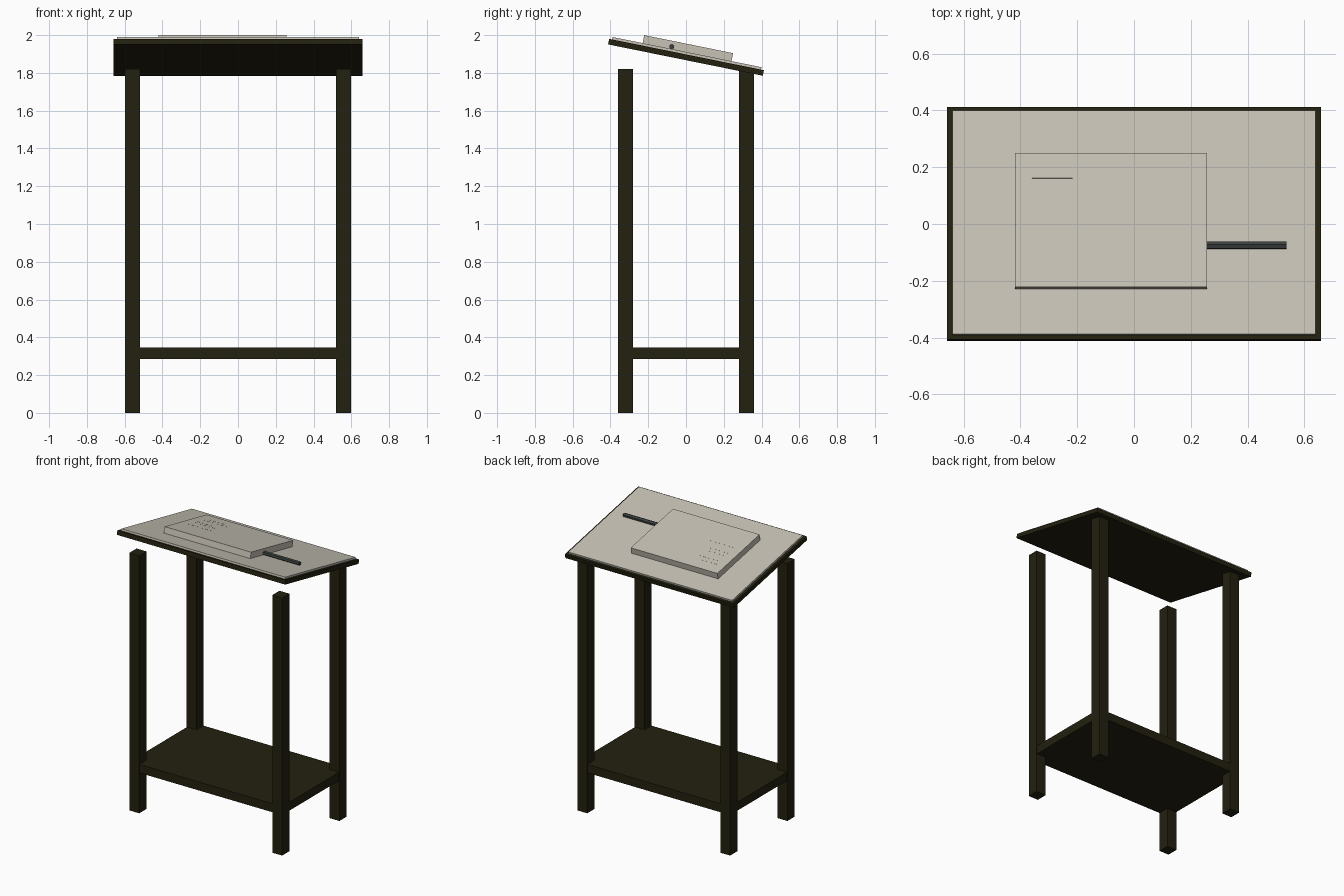
import bpy, bmesh, math
from mathutils import Matrix, Vector

if "Cube" in bpy.data.objects:
    bpy.data.objects.remove(bpy.data.objects["Cube"])


def material(name, rgb):
    m = bpy.data.materials.new(name)
    m.diffuse_color = (*rgb, 1)
    m.use_nodes = True
    m.node_tree.nodes["Principled BSDF"].inputs["Base Color"].default_value = m.diffuse_color
    return m


wood = material("dark_wood", (0.017, 0.015, 0.005))
cream = material("cream_paper", (0.57, 0.54, 0.47))
slate = material("slate_grey", (0.045, 0.055, 0.051))

# Frame of the sloping desk top, which falls towards the back
SLOPE = Matrix.Translation((0, 0, 1.8825)) @ Matrix.Rotation(-0.2, 4, 'X')
LEVEL = Matrix.Identity(4)


def finish(name, bm, mat, frame):
    bmesh.ops.recalc_face_normals(bm, faces=bm.faces)
    mesh = bpy.data.meshes.new(name)
    bm.to_mesh(mesh)
    bm.free()
    mesh.materials.append(mat)
    ob = bpy.data.objects.new(name, mesh)
    ob.matrix_world = frame
    bpy.context.collection.objects.link(ob)
    return ob


def box(name, x, y, z, mat, frame=LEVEL):
    """Box given by its (low, high) range on each axis."""
    bm = bmesh.new()
    bmesh.ops.create_cube(bm, size=1)
    lo, hi = Vector((x[0], y[0], z[0])), Vector((x[1], y[1], z[1]))
    for v in bm.verts:
        v.co = (lo + hi) / 2 + v.co * (hi - lo)
    return finish(name, bm, mat, frame)


# Four legs
for side, sx in (("left", -1), ("right", 1)):
    for end, sy in (("front", -1), ("back", 1)):
        box(f"{end}_{side}_leg", sorted((sx * 0.52, sx * 0.597)),
            sorted((sy * 0.28, sy * 0.36)), (0, 1.82), wood)

# Lower shelf, just inside the outer leg faces
box("shelf", (-0.595, 0.595), (-0.358, 0.358), (0.285, 0.345), wood)

# Sloping top with its paper sheet and the book
box("desk_top", (-0.658, 0.658), (-0.418, 0.418), (-0.015, 0.015), wood, SLOPE)
box("paper_sheet", (-0.64, 0.64), (-0.402, 0.402), (0.015, 0.028), cream, SLOPE)
box("book", (-0.42, 0.257), (-0.24, 0.24), (0.028, 0.071), cream, SLOPE)

# Thin ruled strips on the book
strips = [(0.154, -0.217), (0.119, -0.175), (0.051, -0.217),
          (0.020, -0.182), (-0.050, -0.167)]
for i, (y, end) in enumerate(strips):
    box(f"ruled_strip_{i + 1}", (-0.36, end), (y - 0.004, y + 0.004),
        (0.0705, 0.0715), cream, SLOPE)

# Six-sided pen lying beside the book
bm = bmesh.new()
bmesh.ops.create_cone(bm, cap_ends=True, segments=6, radius1=0.014,
                      radius2=0.014, depth=0.32)
turn = Matrix.Rotation(math.pi / 2, 4, 'Y') @ Matrix.Rotation(math.pi / 6, 4, 'Z')
ring = Matrix.Translation((0.378, -0.085, 0.0405)) @ turn
bmesh.ops.transform(bm, matrix=ring, verts=bm.verts)
finish("pen", bm, slate, SLOPE)
